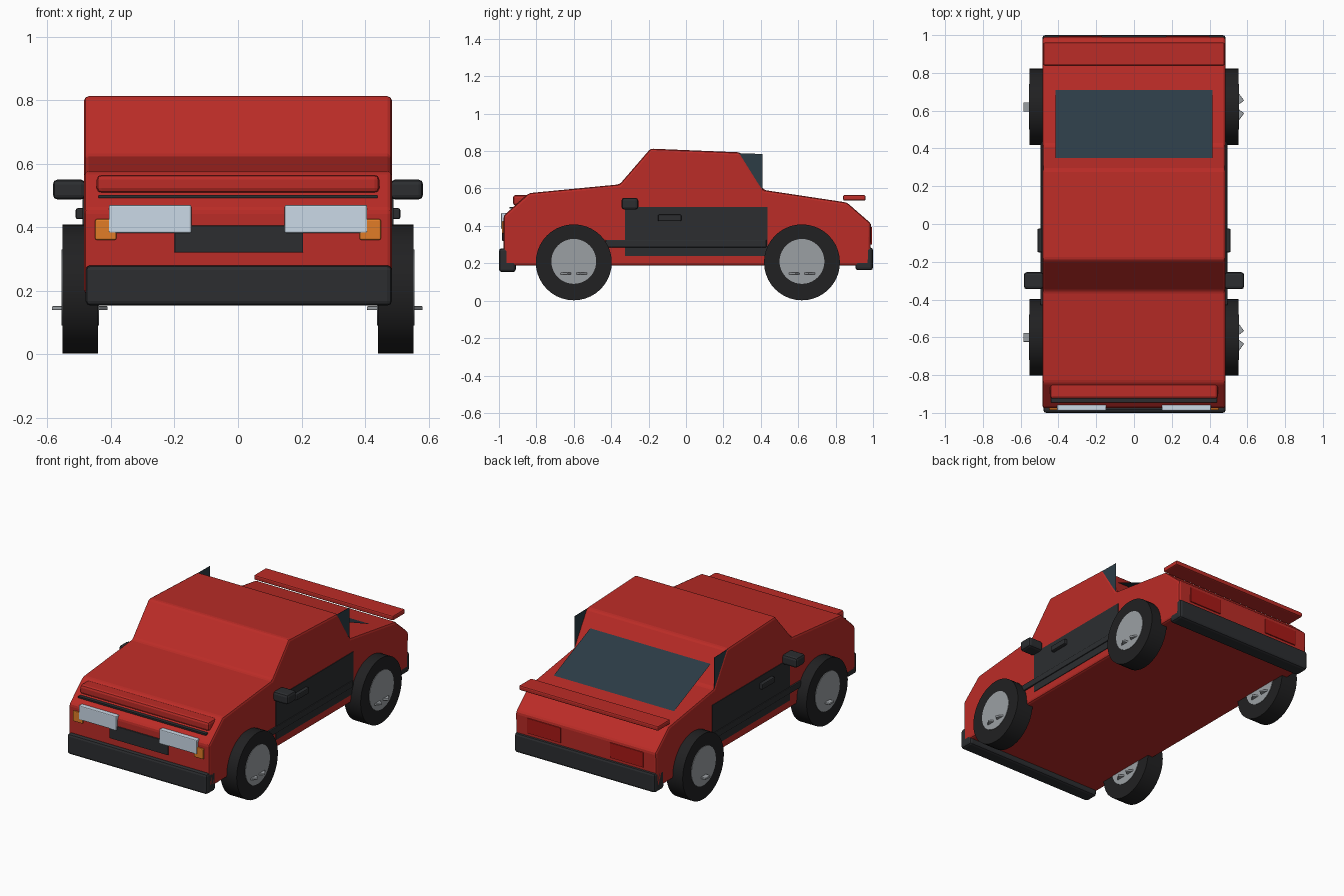
import bpy, bmesh
from math import pi, cos, sin

if "Cube" in bpy.data.objects:
    bpy.data.objects.remove(bpy.data.objects["Cube"])


def mat(name, r, g, b):
    m = bpy.data.materials.new(name)
    m.diffuse_color = (r, g, b, 1)
    m.use_nodes = True
    m.node_tree.nodes["Principled BSDF"].inputs["Base Color"].default_value = m.diffuse_color
    return m


RED = mat("red_paint", 0.5, 0.025, 0.02)
BLACK = mat("black_trim", 0.025, 0.027, 0.03)
RUBBER = mat("rubber", 0.015, 0.015, 0.016)
SILVER = mat("silver", 0.33, 0.35, 0.37)
LAMP = mat("lamp_glass", 0.6, 0.7, 0.8)
ORANGE = mat("orange_glass", 0.75, 0.2, 0.02)
TAIL = mat("tail_glass", 0.4, 0.01, 0.008)
GLASS = mat("dark_glass", 0.025, 0.045, 0.06)


def finish(ob, material, bevel=0.0):
    ob.data.materials.append(material)
    if bevel:
        b = ob.modifiers.new("bevel", 'BEVEL')
        b.width, b.segments, b.limit_method = bevel, 2, 'ANGLE'
        b.angle_limit = 0.2
    return ob


def box(name, x, y, z, material, bevel=0.0):
    """Box from (min, max) ranges on each axis."""
    bpy.ops.mesh.primitive_cube_add(size=1)
    ob = bpy.context.object
    ob.name = name
    for v in ob.data.vertices:
        v.co = [(r[0] + r[1]) / 2 + c * (r[1] - r[0]) for r, c in zip((x, y, z), v.co)]
    return finish(ob, material, bevel)


def pair(name, x, y, z, material, bevel=0.0):
    box("right_" + name, x, y, z, material, bevel)
    box("left_" + name, (-x[1], -x[0]), y, z, material, bevel)


def side_profile(name, pts, x0, x1, material, bevel=0.0):
    """Extrude a (y, z) outline across x; a flat sheet if x0 == x1."""
    bm = bmesh.new()
    f = bm.faces.new([bm.verts.new((x0, y, z)) for y, z in pts])
    if x0 != x1:
        g = bmesh.ops.extrude_face_region(bm, geom=[f])["geom"]
        bmesh.ops.translate(bm, vec=(x1 - x0, 0, 0),
                            verts=[v for v in g if isinstance(v, bmesh.types.BMVert)])
    bmesh.ops.recalc_face_normals(bm, faces=bm.faces)
    me = bpy.data.meshes.new(name)
    bm.to_mesh(me)
    bm.free()
    ob = bpy.data.objects.new(name, me)
    bpy.context.collection.objects.link(ob)
    return finish(ob, material, bevel)


def cylinder(name, r, width, loc, material):
    bpy.ops.mesh.primitive_cylinder_add(vertices=40, radius=r, depth=width,
                                        location=loc, rotation=(0, pi / 2, 0))
    ob = bpy.context.object
    ob.name = name
    bpy.ops.object.shade_smooth_by_angle()
    return finish(ob, material)


# Body shell
side_profile("body", [(-0.975, 0.188), (-0.975, 0.455), (-0.84, 0.575), (-0.355, 0.622),
                      (-0.19, 0.813), (0.29, 0.793), (0.415, 0.592), (0.86, 0.525),
                      (0.99, 0.412), (0.985, 0.188)], -0.485, 0.485, RED, 0.014)

# Bumpers
box("front_bumper", (-0.48, 0.485), (-1.0, -0.91), (0.153, 0.28), BLACK, 0.015)
box("rear_bumper", (-0.485, 0.485), (0.905, 1.0), (0.163, 0.285), BLACK, 0.015)

# Nose: bonnet lip, shut line, grille, lamps
box("bonnet_lip", (-0.445, 0.445), (-0.925, -0.83), (0.508, 0.565), RED, 0.015)
box("bonnet_gap", (-0.44, 0.44), (-0.945, -0.9), (0.492, 0.502), BLACK)
box("grille", (-0.2, 0.205), (-0.983, -0.96), (0.32, 0.405), BLACK, 0.003)
pair("headlight", (0.147, 0.407), (-0.988, -0.955), (0.382, 0.47), LAMP, 0.005)
pair("indicator", (0.383, 0.45), (-0.985, -0.965), (0.36, 0.425), ORANGE, 0.005)

# Tail: lamps and floating spoiler
pair("tail_light", (0.17, 0.4), (0.97, 0.994), (0.3, 0.395), TAIL, 0.003)
box("spoiler", (-0.48, 0.48), (0.84, 0.96), (0.535, 0.565), RED, 0.008)

# Flat rear window sheet
ob = side_profile("rear_window", [(0.35, 0.71), (0.71, 0.71), (0.71, 0.54)], 0, 0, GLASS)
bpy.data.objects.remove(ob)
bpy.ops.mesh.primitive_plane_add(size=1)
window = bpy.context.object
window.name = "rear_window"
for v in window.data.vertices:
    top = v.co.y < 0
    v.co = (v.co.x * 1.66 * 0.5, 0.35 if top else 0.71, 0.705 if top else 0.548)
finish(window, GLASS)

# Sides: quarter glass, door panel, trim, handle, mirror
for s, n in ((1, "right"), (-1, "left")):
    side_profile(n + "_quarter_glass", [(0.27, 0.787), (0.41, 0.785), (0.41, 0.592)],
                 s * 0.482, s * 0.48, GLASS)
pair("door_panel", (0.478, 0.489), (-0.325, 0.437), (0.24, 0.5), BLACK)
pair("side_trim", (0.478, 0.495), (-0.43, 0.43), (0.285, 0.325), BLACK, 0.004)
pair("door_handle", (0.48, 0.511), (-0.15, -0.025), (0.425, 0.46), BLACK, 0.006)
pair("mirror", (0.48, 0.583), (-0.345, -0.255), (0.487, 0.55), BLACK, 0.015)

# Wheels with hub disc and a flat five-armed star
for s, side in ((1, "right"), (-1, "left")):
    for y, end in ((-0.6, "front"), (0.62, "rear")):
        n = f"{end}_{side}_"
        cylinder(n + "tyre", 0.203, 0.112, (s * 0.497, y, 0.205), RUBBER)
        cylinder(n + "hub", 0.12, 0.118, (s * 0.497, y, 0.21), SILVER)
        for i in range(5):
            a = pi + i * 2 * pi / 5
            arm = box(f"{n}spoke_{i}", (0, 0.09), (-0.024, 0.024), (-0.006, 0.006), SILVER, 0.003)
            arm.rotation_euler.z = a
            arm.location = (s * 0.496, y, 0.145)
